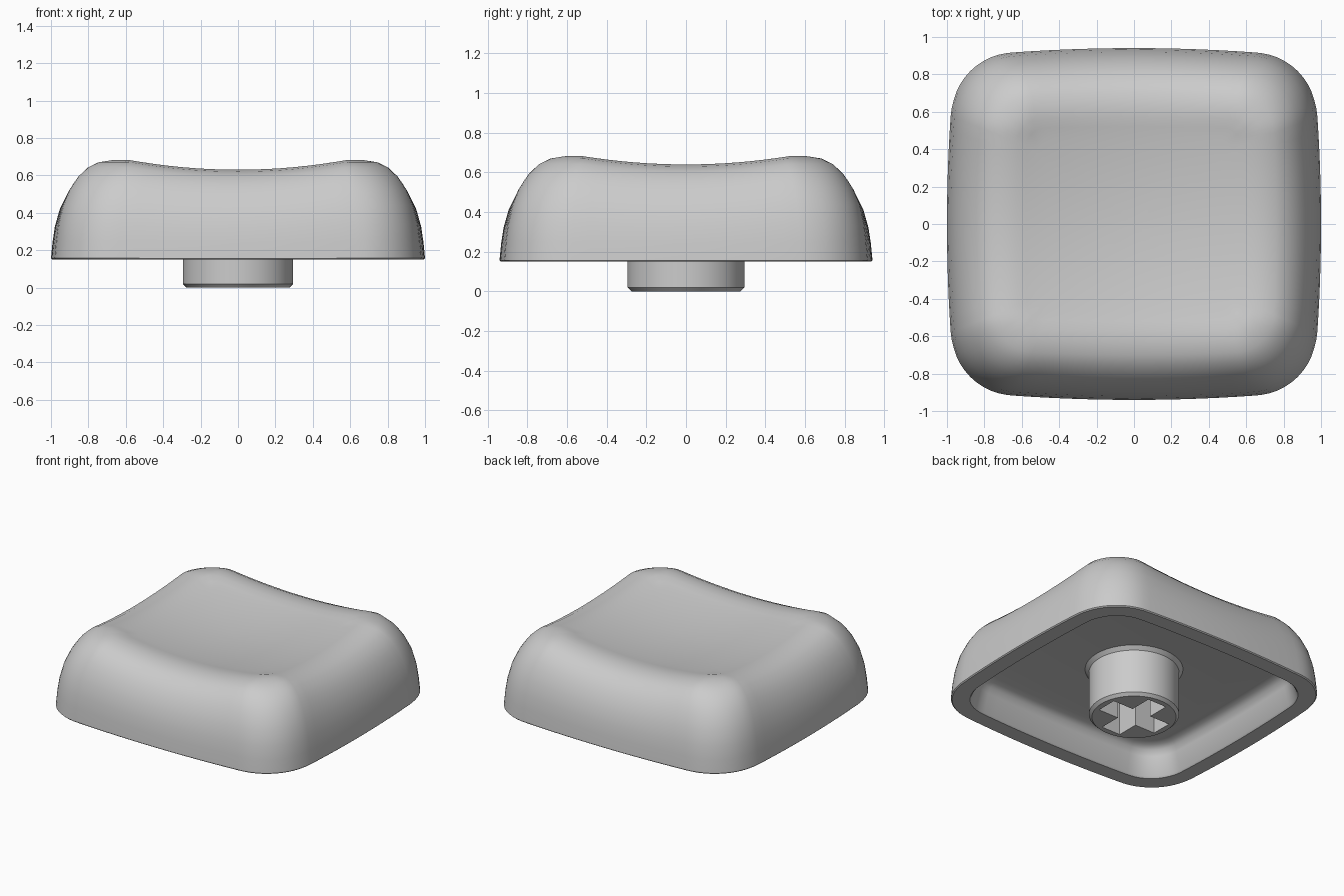
import bpy, bmesh, math
from mathutils import Vector

cube = bpy.data.objects.get("Cube")
if cube:
    bpy.data.objects.remove(cube)

grey = bpy.data.materials.new("matte_grey")
grey.use_nodes = True
colour = (0.6, 0.6, 0.6, 1)
grey.diffuse_color = colour
grey.node_tree.nodes["Principled BSDF"].inputs["Base Color"].default_value = colour

BASE, CEILING, CENTRE = 0.15, 0.36, 0.58
ARC, SIDE = 12, 14


def outline(inset, radius):
    """Rounded rectangle with slightly bowed sides."""
    hx, hy = 0.975 - inset, 0.917 - inset
    corners = [(1, 1), (-1, 1), (-1, -1), (1, -1)]
    arcs = []
    for q, (sx, sy) in enumerate(corners):
        c = Vector((sx * (hx - radius), sy * (hy - radius)))
        angles = [(q + i / ARC) * math.pi / 2 for i in range(ARC + 1)]
        arcs.append([c + radius * Vector((math.cos(a), math.sin(a))) for a in angles])
    pts = []
    for q in range(4):
        start, end = arcs[q][-1], arcs[(q + 1) % 4][0]
        pts += arcs[q] + [start.lerp(end, i / SIDE) for i in range(1, SIDE)]

    def bow(v):
        return 1 + 0.0256 * max(0, 1 - (v / 0.65) ** 2)
    return [(p.x * bow(p.y), p.y * bow(p.x)) for p in pts]


def dish(x, y):
    """Height of the spherical dish, held level beyond its rim."""
    x, y = min(abs(x), 0.58), min(abs(y), 0.52)
    return CENTRE + (x * x + y * y) / 6.6


def finish(bm, name):
    bmesh.ops.recalc_face_normals(bm, faces=bm.faces)
    mesh = bpy.data.meshes.new(name)
    bm.to_mesh(mesh)
    bm.free()
    mesh.materials.append(grey)
    obj = bpy.data.objects.new(name, mesh)
    bpy.context.collection.objects.link(obj)
    return obj


def smooth(obj):
    bpy.ops.object.select_all(action='DESELECT')
    obj.select_set(True)
    bpy.context.view_layer.objects.active = obj
    bpy.ops.object.shade_smooth_by_angle(angle=math.radians(32))


def skin(name, rings, cap_start, cap_end):
    """Join equal rings of points and close both ends."""
    bm = bmesh.new()
    loops = [[bm.verts.new(p) for p in ring] for ring in rings]
    n = len(loops[0])
    for a, b in zip(loops, loops[1:]):
        for i in range(n):
            j = (i + 1) % n
            bm.faces.new((a[i], a[j], b[j], b[i]))
    for loop, tip in ((loops[0], cap_start), (loops[-1], cap_end)):
        if tip is None:
            bm.faces.new(loop)
        else:
            v = bm.verts.new(tip)
            for i in range(n):
                bm.faces.new((loop[i], loop[(i + 1) % n], v))
    return finish(bm, name)


# Cap shell: hollow underside first, then the rim, outer wall and dish
rings = []
for inset, z in [(0.25, CEILING), (0.205, 0.352), (0.175, 0.33), (0.158, 0.29),
                 (0.125, 0.16), (0.115, BASE)]:
    rings.append([(x, y, z) for x, y in outline(inset, 0.34 - inset * 0.8)])

crest = dish(1, 1) - BASE
wall = [(0.007, 0.15), (0, 0.157), (0.008, 0.25), (0.02, 0.34), (0.045, 0.44),
        (0.08, 0.52), (0.105, 0.56), (0.13, 0.595), (0.18, 0.643), (0.235, 0.671),
        (0.3, 0.682), (0.36, 0.682), (0.41, 0.672)]
for inset, z in wall:
    t = (z - BASE) / crest
    pts = outline(inset, 0.34 * (1 - inset * 1.8))
    rings.append([(x, y, BASE + t * (dish(x, y) - BASE)) for x, y in pts])
inner = outline(0.41, 0.09)
for k in (0.9, 0.8, 0.65, 0.5, 0.35, 0.2, 0.08):
    rings.append([(x * k, y * k, dish(x * k, y * k)) for x, y in inner])
smooth(skin("cap_shell", rings, None, (0, 0, CENTRE)))

# Round stem with a chamfered foot and a small collar under the ceiling
stem_profile = [(0.275, 0), (0.295, 0.02), (0.295, 0.335), (0.32, 0.36), (0.32, 0.4)]
circle = [(math.cos(i * math.tau / 64), math.sin(i * math.tau / 64)) for i in range(64)]
stem = skin("stem", [[(r * c, r * s, z) for c, s in circle] for r, z in stem_profile],
            None, None)

# Cross-shaped socket cut into the foot of the stem
W, L, DEPTH = 0.075, 0.235, 0.34
cross = []
for q in range(4):
    for x, y in ((L, -W), (L, W), (W, W)):
        for _ in range(q):
            x, y = -y, x
        cross.append((x, y))
cutter = skin("socket_cutter", [[(x, y, z) for x, y in cross] for z in (-0.1, DEPTH)],
              None, None)
cutter.hide_render = True
cut = stem.modifiers.new("socket", 'BOOLEAN')
cut.operation = 'DIFFERENCE'
cut.solver = 'EXACT'
cut.object = cutter
bpy.ops.object.select_all(action='DESELECT')
stem.select_set(True)
bpy.context.view_layer.objects.active = stem
bpy.ops.object.modifier_apply(modifier=cut.name)
bpy.data.objects.remove(cutter)
smooth(stem)
